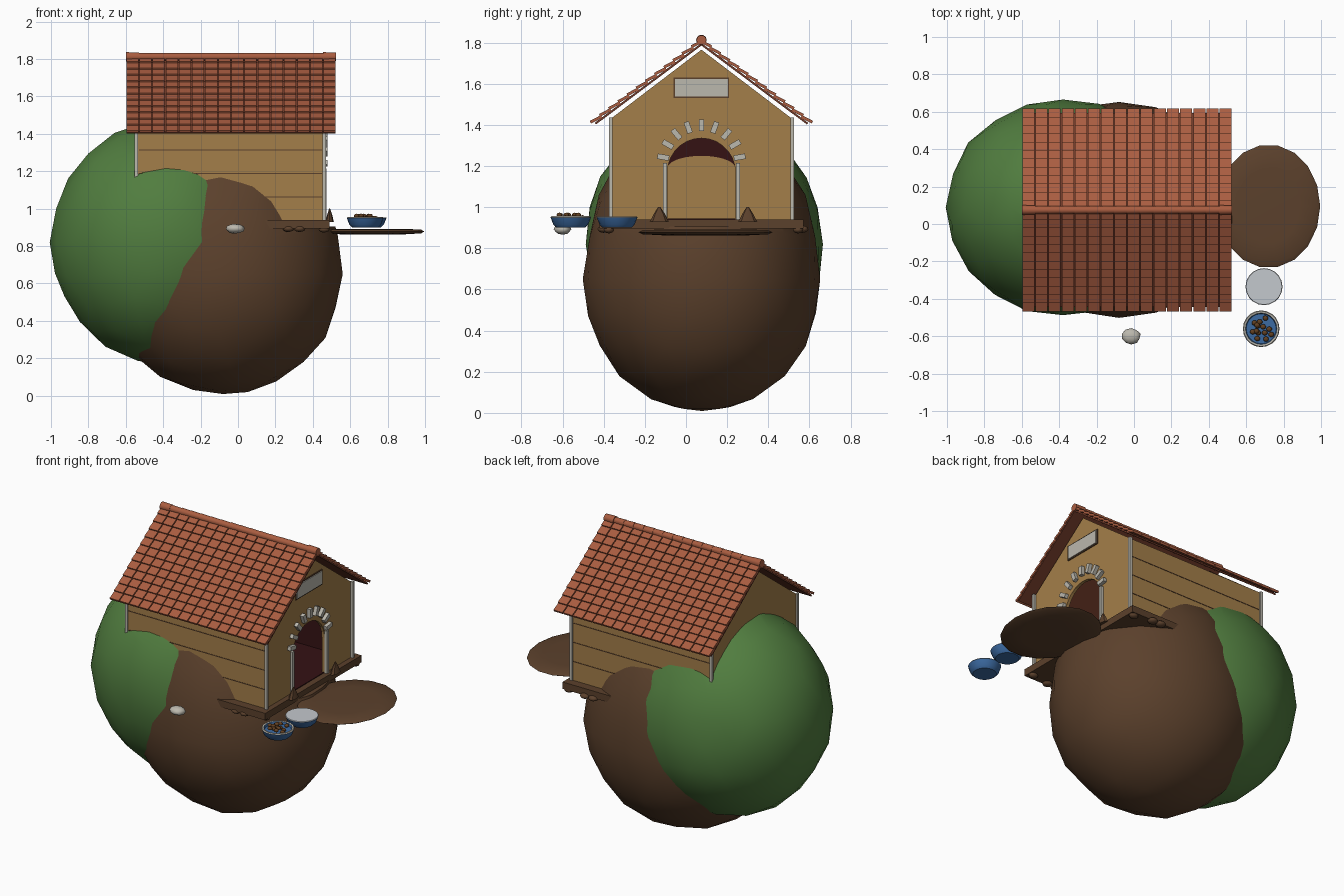
import bpy, bmesh, math, random
from mathutils import Vector, Matrix

if "Cube" in bpy.data.objects:
    bpy.data.objects.remove(bpy.data.objects["Cube"])

random.seed(4)
YC = 0.075  # ridge line / door centre


def mat(name, r, g, b):
    m = bpy.data.materials.new(name)
    m.diffuse_color = (r, g, b, 1)
    m.use_nodes = True
    m.node_tree.nodes["Principled BSDF"].inputs["Base Color"].default_value = m.diffuse_color
    return m


GREEN = mat("grass_green", 0.082, 0.205, 0.05)
BROWN = mat("soil_brown", 0.105, 0.052, 0.025)
TAN = mat("wall_tan", 0.37, 0.21, 0.068)
TILE = mat("tile_red", 0.40, 0.11, 0.052)
UNDER = mat("roof_underlay", 0.16, 0.042, 0.022)
GREY = mat("trim_grey", 0.50, 0.48, 0.42)
BLUE = mat("bowl_blue", 0.045, 0.145, 0.36)
DARK = mat("interior_dark_red", 0.035, 0.006, 0.007)
FOOD = mat("kibble_brown", 0.12, 0.05, 0.015)
WATER = mat("water_grey", 0.55, 0.58, 0.61)


def finish(name, bm, mats, smooth=None):
    bmesh.ops.recalc_face_normals(bm, faces=bm.faces)
    me = bpy.data.meshes.new(name)
    bm.to_mesh(me)
    bm.free()
    ob = bpy.data.objects.new(name, me)
    bpy.context.collection.objects.link(ob)
    for m in mats if isinstance(mats, list) else [mats]:
        me.materials.append(m)
    if smooth:
        bpy.context.view_layer.objects.active = ob
        bpy.ops.object.select_all(action='DESELECT')
        ob.select_set(True)
        bpy.ops.object.shade_smooth_by_angle(angle=math.radians(smooth))
    return ob


def add_box(bm, lo, hi, rot=Matrix()):
    lo, hi = Vector(lo), Vector(hi)
    size = Matrix.Diagonal((*(hi - lo), 1))
    bmesh.ops.create_cube(bm, size=1, matrix=rot @ Matrix.Translation((lo + hi) / 2) @ size)


def boxes(name, m, *pairs):
    bm = bmesh.new()
    for lo, hi in pairs:
        add_box(bm, lo, hi)
    return finish(name, bm, m)


def prism(name, m, outline, x0, x1):
    """Extrude a (y, z) outline along x."""
    bm = bmesh.new()
    f = bm.faces.new([bm.verts.new((x0, y, z)) for y, z in outline])
    ext = bmesh.ops.extrude_face_region(bm, geom=[f])["geom"]
    bmesh.ops.translate(bm, vec=(x1 - x0, 0, 0), verts=[v for v in ext if isinstance(v, bmesh.types.BMVert)])
    return finish(name, bm, m)


def lathe(name, mats, profile, centre, steps=18, sx=1.0, mat_rule=None):
    """Spin an (r, z) profile round z; mat_rule gives a material per profile band."""
    bm = bmesh.new()
    rings = []
    for r, z in profile:
        rings.append([bm.verts.new((centre[0] + sx * r * math.cos(2 * math.pi * i / steps),
                                    centre[1] + r * math.sin(2 * math.pi * i / steps), z)) for i in range(steps)])
    for b in range(len(rings) - 1):
        for i in range(steps):
            j = (i + 1) % steps
            f = bm.faces.new((rings[b][i], rings[b][j], rings[b + 1][j], rings[b + 1][i]))
            f.material_index = mat_rule[b] if mat_rule else 0
    bm.faces.new(rings[0])
    bm.faces.new(rings[-1]).material_index = mat_rule[-1] if mat_rule else 0
    return finish(name, bm, mats, 35)


def blob(name, m, centre, radii, up=None, sub=3, noise=0.0, smooth=60):
    """Lumpy ellipsoid; up is the z radius of the upper half."""
    bm = bmesh.new()
    bmesh.ops.create_icosphere(bm, subdivisions=sub, radius=1)
    for v in bm.verts:
        p = v.co * (1 + random.uniform(-noise, noise))
        rz = up if up and p.z > 0 else radii[2]
        v.co = Vector(centre) + Vector((p.x * radii[0], p.y * radii[1], p.z * rz))
    return finish(name, bm, m, smooth)


# Mounds, hollowed out where the house sits
soil = blob("soil_mound", BROWN, (-0.08, 0.078, 0.65), (0.64, 0.578, 0.645), up=0.81, noise=0.012)
grass = blob("grass_mound", GREEN, (-0.38, 0.09, 0.82), (0.62, 0.58, 0.65), noise=0.012)
cutter = boxes("house_cutter", GREEN, ((-0.535, -0.36, 0.905), (0.7, 0.51, 1.7)))
cutter.hide_render = True
for ob in (soil, grass):
    mod = ob.modifiers.new("hollow", 'BOOLEAN')
    mod.operation, mod.solver, mod.object = 'DIFFERENCE', 'EXACT', cutter
    bpy.context.view_layer.objects.active = ob
    bpy.ops.object.modifier_apply(modifier=mod.name)
bpy.data.objects.remove(cutter)

# Wooden base with knobs underneath and pegs beside the door
boxes("base_slab", BROWN, ((-0.54, -0.42, 0.895), (0.49, 0.57, 0.94)))
for i, y in enumerate((-0.40, 0.565)):
    for x in (0.27, 0.33):
        blob(f"base_knob_{i}_{x}", BROWN, (x, y, 0.893), (0.032, 0.03, 0.018), sub=2)
    blob(f"front_knob_{i}", BROWN, (0.46, (-0.375, 0.545)[i], 0.89), (0.03, 0.025, 0.018), sub=2)
for i, y in enumerate((-0.13, 0.30)):
    lathe(f"door_peg_{i}", BROWN, [(0.045, 0.93), (0.028, 0.965), (0.006, 1.0)], (0.49, y), 8, sx=0.5)

# Walls: gables with the doorway cut into the front outline
arch = [(YC + 0.165 * math.cos(a), 1.17 + 0.165 * math.sin(a))
        for a in [math.pi * (1 - i / 14) for i in range(15)]]
roof_line = [(0.515, 0.94), (0.515, 1.43), (YC, 1.765), (-0.365, 1.43), (-0.365, 0.94)]
prism("front_gable", TAN, [(YC - 0.165, 0.94)] + arch + [(YC + 0.165, 0.94)] + roof_line, 0.435, 0.455)
prism("back_gable", TAN, roof_line, -0.54, -0.525)
for side, y0, y1, yi in (("front", -0.365, -0.345, -0.344), ("rear", 0.495, 0.515, 0.494)):
    boxes(f"{side}_side_wall", TAN, ((-0.53, y0, 0.94), (0.45, y1, 1.43)))
    boxes(f"{side}_inner_lining", DARK, ((-0.52, yi - 0.002, 0.94), (0.434, yi + 0.002, 1.43)))
    out = y0 if side == "front" else y1
    boxes(f"{side}_plank_grooves", BROWN,
          *[((-0.53, out - 0.002, z), (0.45, out + 0.002, z + 0.005)) for z in (1.06, 1.185, 1.31)])
prism("back_lining", DARK, [(y * 0.95 + 0.004, z) for y, z in roof_line], -0.524, -0.52)
boxes("inner_floor", DARK, ((-0.52, -0.34, 0.94), (0.45, 0.49, 0.945)))
prism("inner_back_panel", TAN, [(YC - 0.165, 0.945)] +
      [(y, 1.19 + (z - 1.17) * 0.36) for y, z in arch] + [(YC + 0.165, 0.945)], -0.519, -0.513)

# Grey trim: corner posts, door jambs, arch stones, sign
boxes("corner_posts", GREY, *[((x, y, 0.94), (x + 0.018, y + 0.016, 1.435))
                              for x in (-0.553, 0.453) for y in (-0.374, 0.508)])
boxes("door_jambs", GREY, *[((0.45, y - 0.01, 0.94), (0.472, y + 0.01, 1.215)) for y in (YC - 0.177, YC + 0.177)])
bm = bmesh.new()
for i in range(9):
    a = math.radians(-80 + 20 * i)
    turn = Matrix.Translation((0, YC, 1.21)) @ Matrix.Rotation(a, 4, 'X')
    add_box(bm, (0.45, -0.013, 0.16), (0.478, 0.013, 0.217), turn)
finish("arch_stones", bm, GREY)
boxes("sign_frame", BROWN, ((0.45, -0.06, 1.53), (0.46, 0.21, 1.63)))
boxes("sign_plate", GREY, ((0.455, -0.053, 1.537), (0.465, 0.203, 1.623)))

# Roof: two slopes of overlapping tiles over a thin sheet
ROWS, COLS, X0, X1 = 12, 16, -0.60, 0.525
run, drop = 0.535, 0.40
length, pitch = math.hypot(run, drop), math.atan2(drop, run)
for side, s in (("front", -1), ("rear", 1)):
    slope = Matrix.Translation((0, YC, 1.815)) @ Matrix.Rotation(-s * pitch, 4, 'X')
    bm = bmesh.new()
    add_box(bm, (X0 + 0.004, min(0, s * (length - 0.01)), -0.024), (X1 - 0.004, max(0, s * (length - 0.01)), -0.014), slope)
    finish(f"{side}_roof_sheet", bm, UNDER)
    bm = bmesh.new()
    step, wide = length / ROWS, (X1 - X0) / COLS
    for r in range(ROWS):
        tilt = slope @ Matrix.Translation((0, s * step * r, -0.008)) @ Matrix.Rotation(s * 0.16, 4, 'X')
        for c in range(COLS):
            x = X0 + c * wide
            add_box(bm, (x + 0.003, min(0, s * step * 1.1), -0.008),
                    (x + wide - 0.003, max(0, s * step * 1.1), 0.006), tilt)
    finish(f"{side}_roof_tiles", bm, TILE)

# Ridge caps: a row of short tubes with thicker ends
bm = bmesh.new()
for c in range(COLS):
    x = X0 + (c + 0.5) * wide
    r = 0.026 if c in (0, COLS - 1) else 0.022
    bmesh.ops.create_cone(bm, cap_ends=True, segments=10, radius1=r, radius2=r - 0.002, depth=wide,
                          matrix=Matrix.Translation((x, YC, 1.812)) @ Matrix.Rotation(math.pi / 2, 4, 'Y'))
finish("ridge_caps", bm, TILE, 40)

# Round earth step in front of the door
lathe("door_step", BROWN, [(0.19, 0.862), (0.31, 0.868), (0.33, 0.878), (0.31, 0.888), (0.2, 0.892)],
      (0.72, 0.095), 18, sx=0.835)

# Bowls
lathe("food_bowl", [BLUE, GREY], [(0.07, 0.9), (0.085, 0.915), (0.098, 0.95), (0.094, 0.956), (0.084, 0.954),
                                  (0.08, 0.938)], (0.68, -0.56), 20, mat_rule=[0, 0, 1, 1, 0, 0])
lathe("water_bowl", [BLUE, WATER], [(0.07, 0.9), (0.085, 0.915), (0.099, 0.95), (0.096, 0.954)],
      (0.695, -0.335), 20, mat_rule=[0, 0, 1, 1])
for i in range(14):
    a, d = random.uniform(0, 6.28), 0.065 * math.sqrt(random.random())
    blob(f"kibble_{i}", FOOD, (0.68 + d * math.cos(a), -0.56 + d * math.sin(a), 0.95 + 0.012 * (i % 2)),
         (0.015, 0.014, 0.011), sub=2)

# Pale stone
blob("pale_stone", GREY, (-0.015, -0.6, 0.893), (0.05, 0.043, 0.026), sub=2, noise=0.06)
